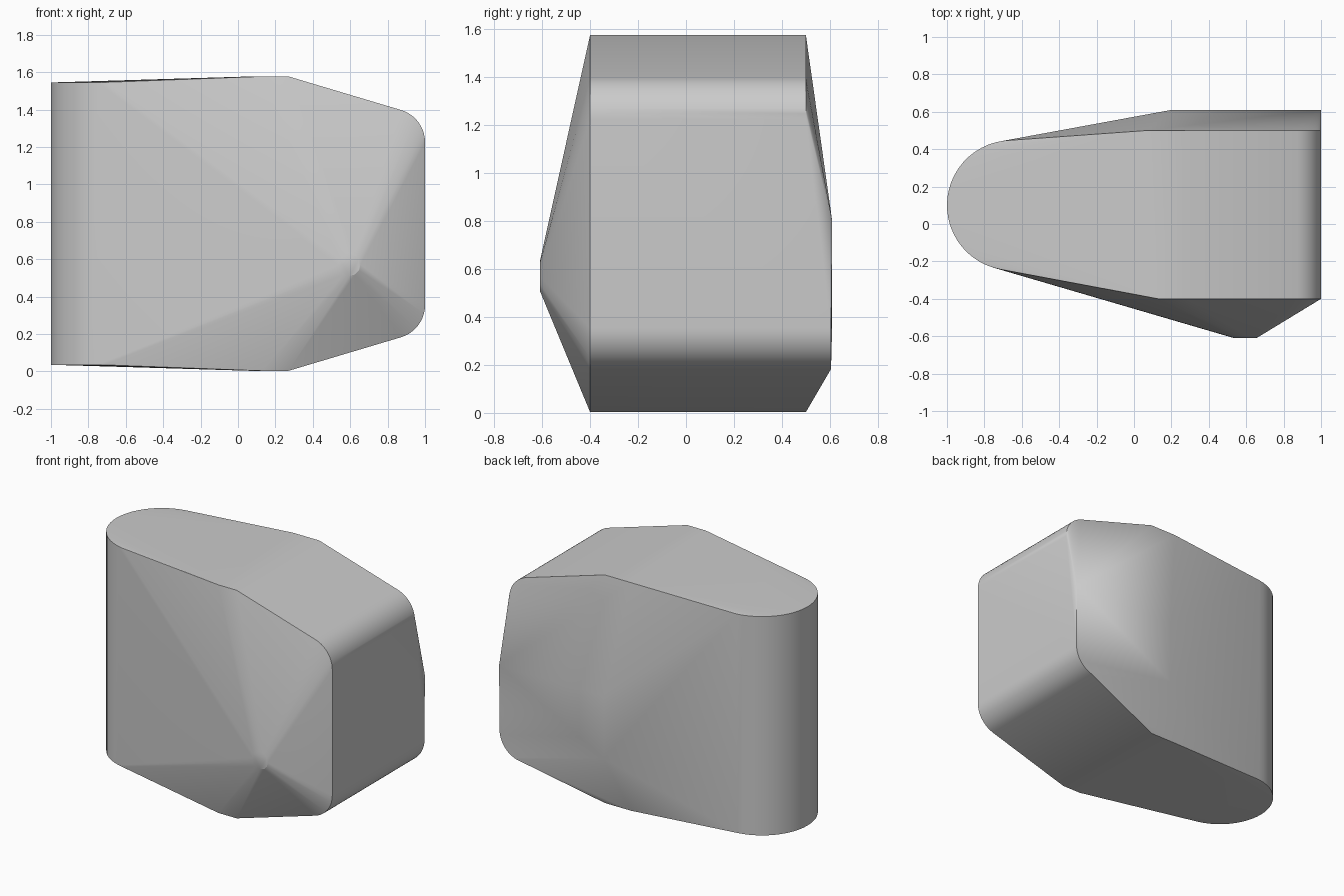
import bpy, bmesh, math

cube = bpy.data.objects.get("Cube")
if cube:
    bpy.data.objects.remove(cube, do_unlink=True)

MID = 0.79  # height of the horizontal symmetry plane


def arc(cx, cy, r, start, end, steps):
    """Points along a circular arc, angles in degrees."""
    angles = [math.radians(start + (end - start) * i / steps) for i in range(steps + 1)]
    return [(cx + r * math.cos(a), cy + r * math.sin(a)) for a in angles]


points = []

# Rounded narrow end: a vertical half cylinder
for x, y in arc(-0.652, 0.1, 0.348, 98, 260, 24):
    points += [(x, y, 0.035), (x, y, 1.545)]

# Rounded corner of the wide end, upper half of the outline
corner = arc(0.82, 1.225, 0.18, 0, 73, 10)

# Front rim and upper back rim
for x, z in corner:
    points += [(x, -0.4, z), (x, 0.5, z), (x, -0.4, 2 * MID - z)]
    points.append((x, 0.605, 2 * MID - z))

# Top and bottom ridges
for z in (0.003, 1.577):
    points += [(0.13, -0.4, z), (0.27, -0.4, z), (0.07, 0.5, z), (0.27, 0.5, z)]

# Flat back panel
for z in (0.37, 0.8):
    points.append((0.2, 0.61, z))
points.append((1.0, 0.61, 0.8))

# Blunt tip on the front
points += [(x, -0.61, z) for x, z in arc(0.595, 0.57, 0.06, 0, 330, 11)]

# Wrap everything in one faceted shell
bm = bmesh.new()
for p in points:
    bm.verts.new(p)
hull = bmesh.ops.convex_hull(bm, input=bm.verts)
loose = {g for g in hull["geom_interior"] + hull["geom_unused"]
         if isinstance(g, bmesh.types.BMVert)}
bmesh.ops.delete(bm, geom=list(loose), context='VERTS')
bmesh.ops.dissolve_limit(bm, angle_limit=math.radians(0.5),
                         verts=bm.verts, edges=bm.edges)
bmesh.ops.recalc_face_normals(bm, faces=bm.faces)
mesh = bpy.data.meshes.new("faceted_block")
bm.to_mesh(mesh)
bm.free()

block = bpy.data.objects.new("faceted_block", mesh)
bpy.context.collection.objects.link(block)

# Plain grey material
grey = bpy.data.materials.new("plain_grey")
grey.use_nodes = True
colour = (0.6, 0.6, 0.6, 1)
grey.diffuse_color = colour
grey.node_tree.nodes["Principled BSDF"].inputs["Base Color"].default_value = colour
mesh.materials.append(grey)

bpy.ops.object.select_all(action='DESELECT')
block.select_set(True)
bpy.context.view_layer.objects.active = block
bpy.ops.object.shade_smooth_by_angle(angle=math.radians(25))
